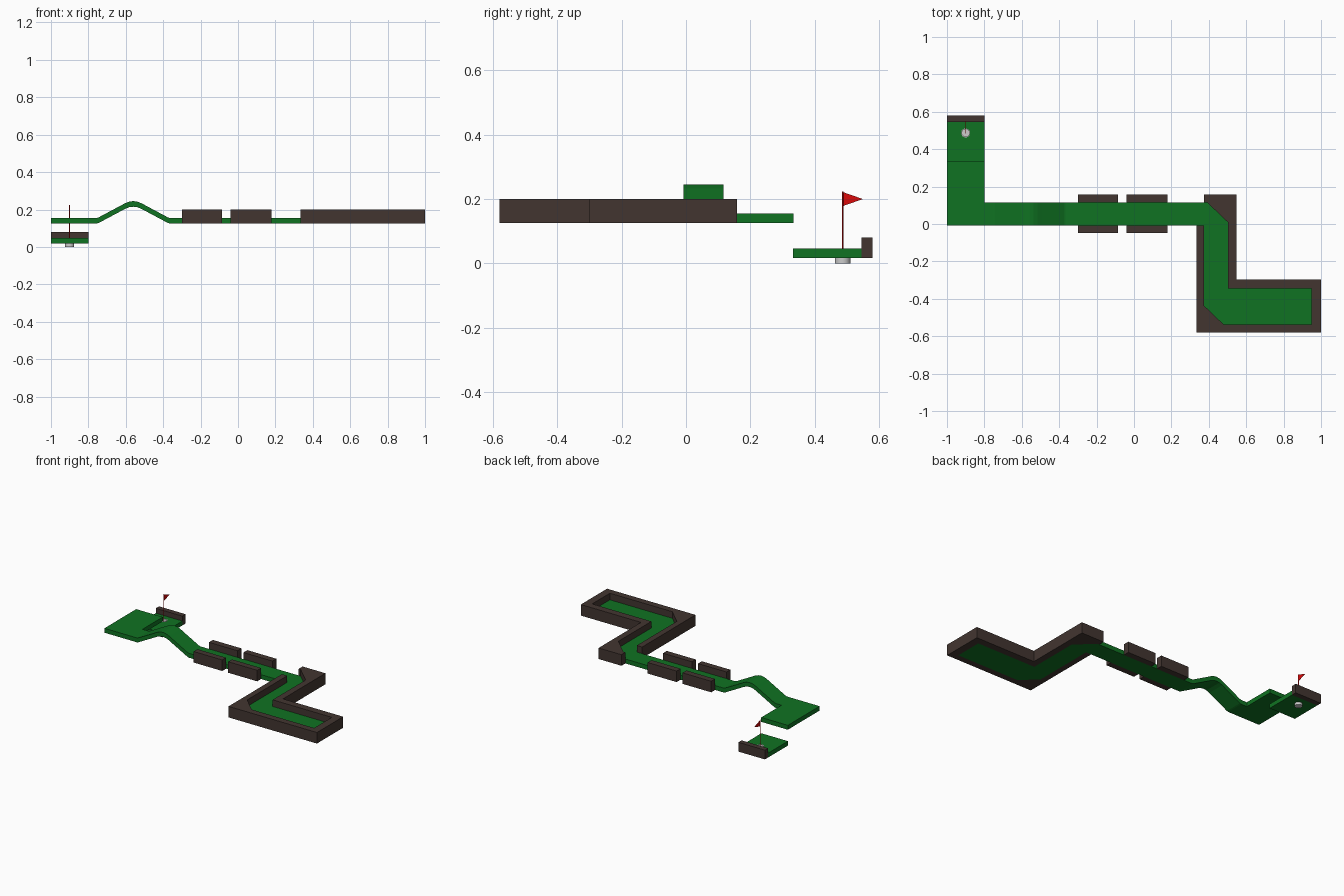
import bpy, bmesh, math
from mathutils import Vector

if "Cube" in bpy.data.objects:
    bpy.data.objects.remove(bpy.data.objects["Cube"])


def material(name, rgb):
    m = bpy.data.materials.new(name)
    m.diffuse_color = (*rgb, 1)
    m.use_nodes = True
    m.node_tree.nodes["Principled BSDF"].inputs["Base Color"].default_value = m.diffuse_color
    return m


GREEN = material("turf", (0.005, 0.17, 0.016))
BROWN = material("wood", (0.055, 0.036, 0.03))
RED = material("flag_red", (0.7, 0.003, 0.003))


def finish(bm, name, mat=None):
    bmesh.ops.recalc_face_normals(bm, faces=bm.faces)
    me = bpy.data.meshes.new(name)
    bm.to_mesh(me)
    bm.free()
    ob = bpy.data.objects.new(name, me)
    bpy.context.collection.objects.link(ob)
    if mat:
        me.materials.append(mat)
    return ob


def extrude(name, loops, offset, mat):
    """Fill outline loops (the extra ones are holes) and extrude by offset."""
    bm = bmesh.new()
    edges = []
    for loop in loops:
        vs = [bm.verts.new(p) for p in loop]
        edges += [bm.edges.new((a, b)) for a, b in zip(vs, vs[1:] + vs[:1])]
    if len(loops) == 1:
        bm.faces.new(vs)
    else:
        bmesh.ops.triangle_fill(bm, edges=edges, use_beauty=True)
    ret = bmesh.ops.extrude_face_region(bm, geom=bm.faces[:], use_keep_orig=True)
    moved = [g for g in ret["geom"] if isinstance(g, bmesh.types.BMVert)]
    bmesh.ops.translate(bm, verts=moved, vec=Vector(offset))
    return finish(bm, name, mat)


def slab(name, points, z0, z1, mat, holes=()):
    loops = [[(x, y, z0) for x, y in p] for p in (points, *holes)]
    return extrude(name, loops, (0, 0, z1 - z0), mat)


def rect(x0, x1, y0, y1):
    return [(x0, y0), (x1, y0), (x1, y1), (x0, y1)]


def circle(x, y, r, n=24):
    return [(x + r * math.cos(2 * math.pi * i / n), y + r * math.sin(2 * math.pi * i / n))
            for i in range(n)]


LOW, TURF, RAIL = 0.125, 0.155, 0.2      # underside, turf top, rail top
Y0, Y1 = -0.007, 0.116                   # straight lane edges

# Upper landing at the end of the lane
slab("upper_landing", rect(-1, -0.8, Y0, 0.334), LOW, TURF, GREEN)

# Straight lane with hump: centre line profile of the top surface
half = [(0.195, TURF), (0.185, 0.158), (0.065, 0.222), (0.045, 0.233), (0.022, 0.242)]
top = [(-0.8, TURF)] + [(-0.56 - d, z) for d, z in half] + [(-0.56, 0.245)]
top += [(-0.56 + d, z) for d, z in reversed(half)] + [(0.375, TURF)]
under = [(x, z - 0.03) for x, z in reversed(top)]
extrude("hump_lane", [[(x, Y0, z) for x, z in top + under]], (0, Y1 - Y0, 0), GREEN)

# Zigzag turf and its surrounding rail
inner = [(0.375, Y0), (0.375, -0.437), (0.478, -0.536), (0.948, -0.536),
         (0.948, -0.346), (0.503, -0.346), (0.503, 0.008), (0.39, Y1), (0.375, Y1)]
outer = [(0.375, 0.158), (0.547, 0.158), (0.547, -0.298), (1, -0.298),
         (1, -0.58), (0.335, -0.58), (0.335, Y0)]
slab("zigzag_turf", inner, LOW, TURF, GREEN)
slab("zigzag_rail", inner + outer, LOW, RAIL, BROWN)

# Rail blocks on both sides of the straight
for i, (x0, x1) in enumerate([(-0.3, -0.085), (-0.04, 0.178)]):
    for side, y0, y1 in (("front", -0.048, Y0), ("back", Y1, 0.158)):
        slab(f"{side}_rail_{i + 1}", rect(x0, x1, y0, y1), LOW, RAIL, BROWN)

# Lower green with hole, and backstop
HX, HY = -0.9, 0.487
slab("lower_green", rect(-1, -0.8, 0.333, 0.545), 0.017, 0.047, GREEN,
     [circle(HX, HY, 0.024)])
slab("backstop", rect(-1, -0.8, 0.545, 0.58), 0.017, 0.08, BROWN)

# Cup: open turned shell
bm = bmesh.new()
prof = [(0, 0), (0.024, 0), (0.024, 0.047), (0.02, 0.047), (0.02, 0.004), (0, 0.004)]
vs = [bm.verts.new((HX + r, HY, z)) for r, z in prof]
es = [bm.edges.new(p) for p in zip(vs, vs[1:])]
bmesh.ops.spin(bm, geom=vs + es, cent=(HX, HY, 0), axis=(0, 0, 1),
               angle=2 * math.pi, steps=24)
bmesh.ops.remove_doubles(bm, verts=bm.verts, dist=1e-5)
cup = finish(bm, "hole_cup")
bpy.context.view_layer.objects.active = cup
cup.select_set(True)
bpy.ops.object.shade_smooth_by_angle()

# Flag pole and pennant
slab("flag_pole", circle(HX, HY, 0.0025, 8), 0.004, 0.224, RED)
extrude("flag", [[(HX - 0.001, HY, 0.178), (HX - 0.001, 0.55, 0.2), (HX - 0.001, HY, 0.222)]],
        (0.002, 0, 0), RED)
